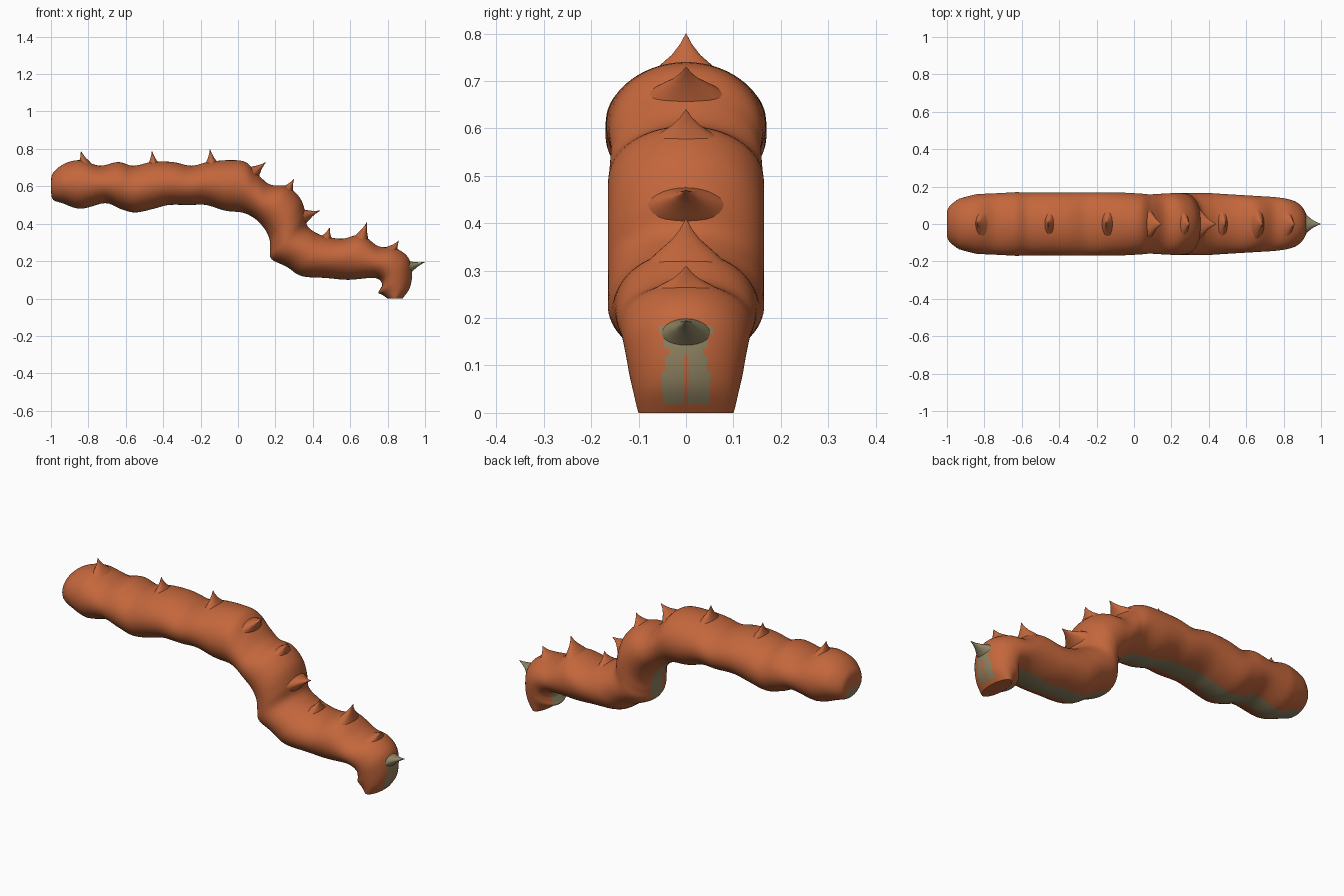
import bpy
import bmesh
from math import sin, cos, pi
from mathutils import Vector

cube = bpy.data.objects.get("Cube")
if cube:
    bpy.data.objects.remove(cube, do_unlink=True)


def make_material(name, color):
    material = bpy.data.materials.new(name)
    material.diffuse_color = color
    material.use_nodes = True
    material.node_tree.nodes["Principled BSDF"].inputs["Base Color"].default_value = color
    return material


orange = make_material("burnt orange skin", (0.55, 0.135, 0.045, 1))
tan = make_material("dull tan belly", (0.27, 0.225, 0.12, 1))


def finish_object(name, bm, materials):
    """Turn a bmesh into a smooth shaded object with the given materials."""
    bmesh.ops.recalc_face_normals(bm, faces=bm.faces[:])
    mesh = bpy.data.meshes.new(name)
    bm.to_mesh(mesh)
    bm.free()
    for material in materials:
        mesh.materials.append(material)
    obj = bpy.data.objects.new(name, mesh)
    bpy.context.scene.collection.objects.link(obj)
    bpy.ops.object.select_all(action='DESELECT')
    obj.select_set(True)
    bpy.context.view_layer.objects.active = obj
    bpy.ops.object.shade_smooth_by_angle(angle=pi / 4)
    return obj


def bridge_rings(bm, rings):
    """Join neighbouring closed rings of vertices with quads."""
    for lower, upper in zip(rings, rings[1:]):
        count = len(lower)
        for i in range(count):
            j = (i + 1) % count
            bm.faces.new((lower[i], lower[j], upper[j], upper[i]))


def catmull_rom(points, position):
    """Smooth value at a fractional index of a list of vectors."""
    last = len(points) - 1
    index = min(int(position), last - 1)
    t = position - index
    before, start = points[max(index - 1, 0)], points[index]
    end, after = points[index + 1], points[min(index + 2, last)]
    bend = 2 * before - 5 * start + 4 * end - after
    twist = 3 * start - before - 3 * end + after
    return start + 0.5 * t * ((end - before) + t * (bend + t * twist))


def interpolate(keys, position):
    """Straight line interpolation between (position, value) keys."""
    for (p, a), (q, b) in zip(keys, keys[1:]):
        if position <= q:
            return a + (b - a) * (position - p) / (q - p)
    return keys[-1][1]


# Back and belly outlines from tail to mouth, in hundredths of a unit
back = [(-100, 62), (-99, 67), (-93, 72), (-84, 74), (-74, 71), (-64, 73), (-56, 71),
        (-46, 73), (-35, 73), (-25, 71), (-16, 73), (-5, 74), (4, 73), (10, 67), (17, 61),
        (26, 60), (33, 54), (36, 46), (37, 39), (42, 35), (48, 33), (56, 32), (66, 34),
        (75, 28), (84, 27), (91, 22), (93, 14), (92, 6), (88, 0)]
belly = [(-100, 58), (-99, 53), (-94, 51), (-84, 48), (-71, 51), (-63, 48), (-55, 46),
         (-45, 48), (-37, 50), (-26, 50), (-17, 50), (-7, 47), (2, 46), (7, 44), (11, 41),
         (15, 36), (17, 31), (17, 26), (18, 21), (26, 17), (34, 12), (47, 11), (59, 10),
         (73, 11), (77, 8), (76, 5), (75, 3), (77, 2), (80, 0)]
half_widths = [(0, 5), (1, 9), (2, 13.5), (3, 16), (5, 17), (11, 16.8), (13, 15.8),
               (15, 16.5), (20, 16.5), (23, 14.5), (26, 12), (28, 10)]


def to_points(pairs):
    return [Vector((x, 0, z)) / 100 for x, z in pairs]


back_points, belly_points = to_points(back), to_points(belly)
steps, segments = 5, 72


# Body: oval rings swept between the two outlines
def build_body():
    bm = bmesh.new()
    rings = []
    for step in range((len(back) - 1) * steps + 1):
        position = step / steps
        top = catmull_rom(back_points, position)
        bottom = catmull_rom(belly_points, position)
        middle, reach = (top + bottom) / 2, (top - bottom) / 2
        side = Vector((0, interpolate(half_widths, position) / 100, 0))
        ring = []
        for i in range(segments):
            angle = 2 * pi * (i + 0.5) / segments
            ring.append(bm.verts.new(middle + reach * cos(angle) + side * sin(angle)))
        rings.append(ring)
    bridge_rings(bm, rings)
    bm.faces.new(rings[0])
    bm.faces.new(rings[-1])

    # Tan belly band, two face stripes and the brow patch
    for face in bm.faces:
        center = face.calc_center_median()
        offset, height = abs(center.y), center.z
        if len(face.verts) > 4:
            continue
        ring_index = min(v.index for v in face.verts)
        face.material_index = 0
        if center.x > 0.88:
            stripe = 0.02 < height < 0.125 and 0.008 < offset < 0.048
            brow = 0.125 <= height < 0.18 and offset < 0.03 + (height - 0.12) * 0.55
            face.material_index = int(stripe or brow)
    bm.verts.index_update()
    for face in bm.faces:
        columns = [v.index % segments for v in face.verts]
        bottom_side = all(segments * 0.3 < c < segments * 0.7 for c in columns)
        near_middle = abs(face.calc_center_median().y) < 0.052
        if len(face.verts) == 4 and bottom_side and near_middle:
            face.material_index = 1
    return finish_object("body", bm, [orange, tan])


build_body()


# Spikes: concave thorns, wide across the back and thin along it
def build_spike(name, base, tip, width, material):
    bm = bmesh.new()
    axis = tip - base
    across = Vector((0, 1, 0))
    along = axis.normalized().cross(across)
    rings = []
    for t, scale in ((0, 1), (0.25, 0.7), (0.5, 0.38), (0.75, 0.16), (1, 0.01)):
        ring = []
        for i in range(24):
            angle = 2 * pi * i / 24
            spread = across * cos(angle) * width + along * sin(angle) * 0.04
            ring.append(bm.verts.new(base + axis * t + spread * scale))
        rings.append(ring)
    bridge_rings(bm, rings)
    bm.faces.new(rings[0])
    bm.faces.new(rings[-1])
    finish_object(name, bm, [material])


spike_bases = to_points([(-82, 71), (-45, 70), (-14, 71), (8, 67), (26, 57),
                         (35, 44), (47, 31), (66, 32), (82, 25)])
spike_tips = to_points([(-84, 79), (-46, 79), (-15, 80), (15, 73), (30, 64),
                        (44, 47), (49, 38), (69, 41), (86, 31)])
for number, (base, tip) in enumerate(zip(spike_bases, spike_tips), 1):
    build_spike(f"back_spike_{number}", base, tip, 0.08, orange)
build_spike("brow_spike", Vector((0.9, 0, 0.165)), Vector((1, 0, 0.195)), 0.065, tan)
